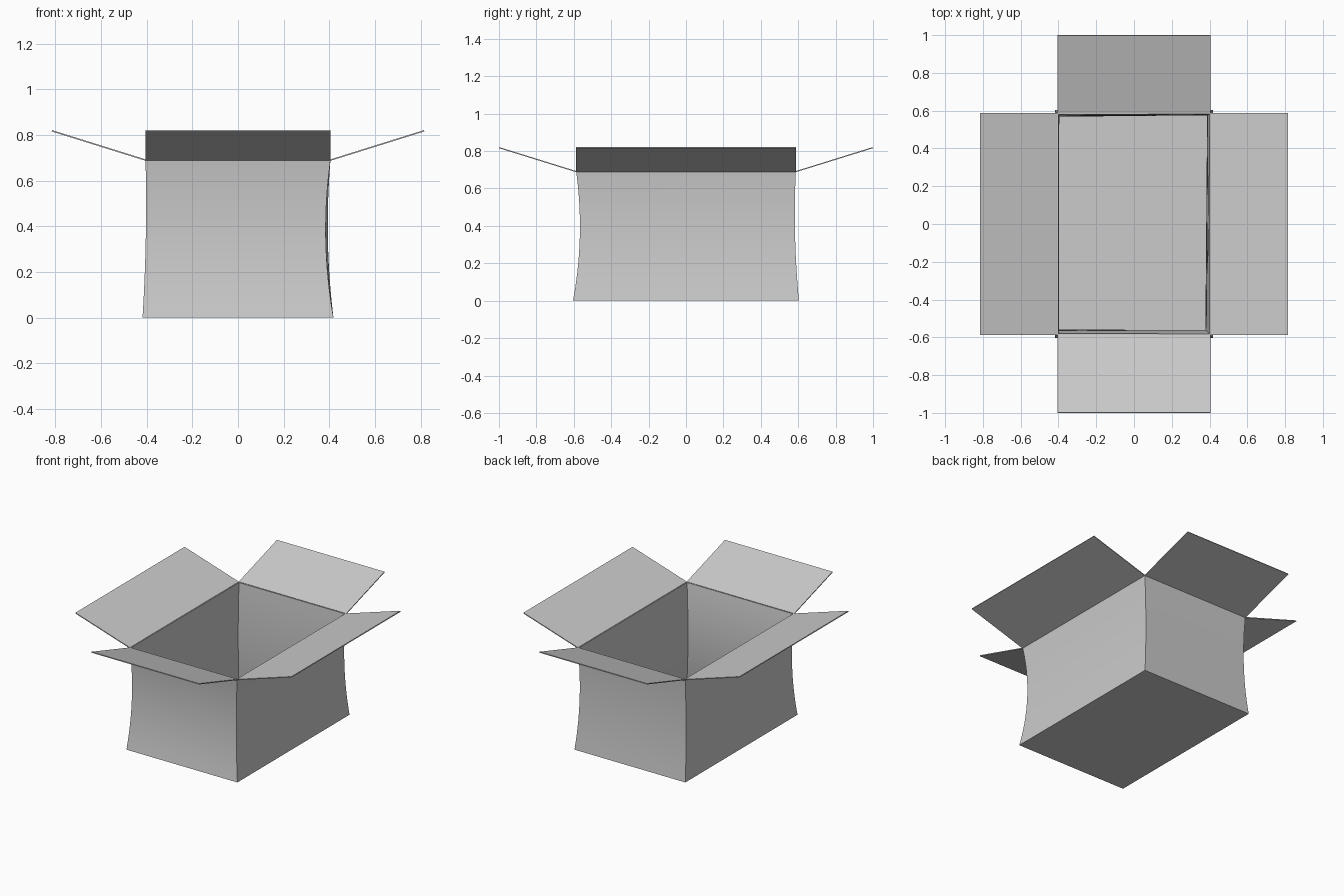
import bpy, bmesh

if "Cube" in bpy.data.objects:
    bpy.data.objects.remove(bpy.data.objects["Cube"])

T = 0.006      # cardboard thickness
RIM = 0.69     # height of the opening
MID = 0.41     # height where the walls sag in most


def make_object(name, bm, offset):
    bm.normal_update()
    mesh = bpy.data.meshes.new(name)
    bm.to_mesh(mesh)
    bm.free()
    ob = bpy.data.objects.new(name, mesh)
    bpy.context.collection.objects.link(ob)
    mod = ob.modifiers.new("thickness", "SOLIDIFY")
    mod.thickness = T
    mod.offset = offset
    mod.use_even_offset = True
    bpy.context.view_layer.objects.active = ob
    ob.select_set(True)
    bpy.ops.object.modifier_apply(modifier=mod.name)
    bpy.ops.object.shade_smooth_by_angle(angle=0.5)
    ob.select_set(False)
    return ob


def curve3(a, m, b, z):
    # quadratic through floor, middle and rim values
    return (a * (z - MID) * (z - RIM) / (MID * RIM)
            + m * z * (z - RIM) / (MID * (MID - RIM))
            + b * z * (z - MID) / (RIM * (RIM - MID)))


# Box body: four sagging walls and a floor, corners counter-clockwise
bottom = [(-0.418, -0.604), (0.418, -0.604), (0.418, 0.604), (-0.418, 0.604)]
middle = [(-0.403, -0.565), (0.384, -0.567), (0.393, 0.582), (-0.402, 0.574)]
top = [(-0.405, -0.587), (0.405, -0.587), (0.405, 0.587), (-0.405, 0.587)]
STEPS = 14
bm = bmesh.new()
rings = []
for s in range(STEPS + 1):
    z = RIM * s / STEPS
    rings.append([bm.verts.new((curve3(b[0], m[0], t[0], z),
                                curve3(b[1], m[1], t[1], z), z))
                  for b, m, t in zip(bottom, middle, top)])
bm.faces.new(rings[0][::-1])
for lo, hi in zip(rings, rings[1:]):
    for i in range(4):
        j = (i + 1) % 4
        bm.faces.new((lo[i], lo[j], hi[j], hi[i]))
make_object("box_body", bm, -1)


# Four open flaps, rising outward from the rim
def flap(name, a, b, out):
    bm = bmesh.new()
    pts = [(*a, RIM), (*b, RIM),
           (b[0] + out[0], b[1] + out[1], 0.818),
           (a[0] + out[0], a[1] + out[1], 0.818)]
    bm.faces.new([bm.verts.new(p) for p in pts])
    make_object(name, bm, 0)


flap("front_flap", top[0], top[1], (0, -0.412))
flap("right_flap", top[1], top[2], (0.41, 0))
flap("back_flap", top[2], top[3], (0, 0.412))
flap("left_flap", top[3], top[0], (-0.41, 0))
